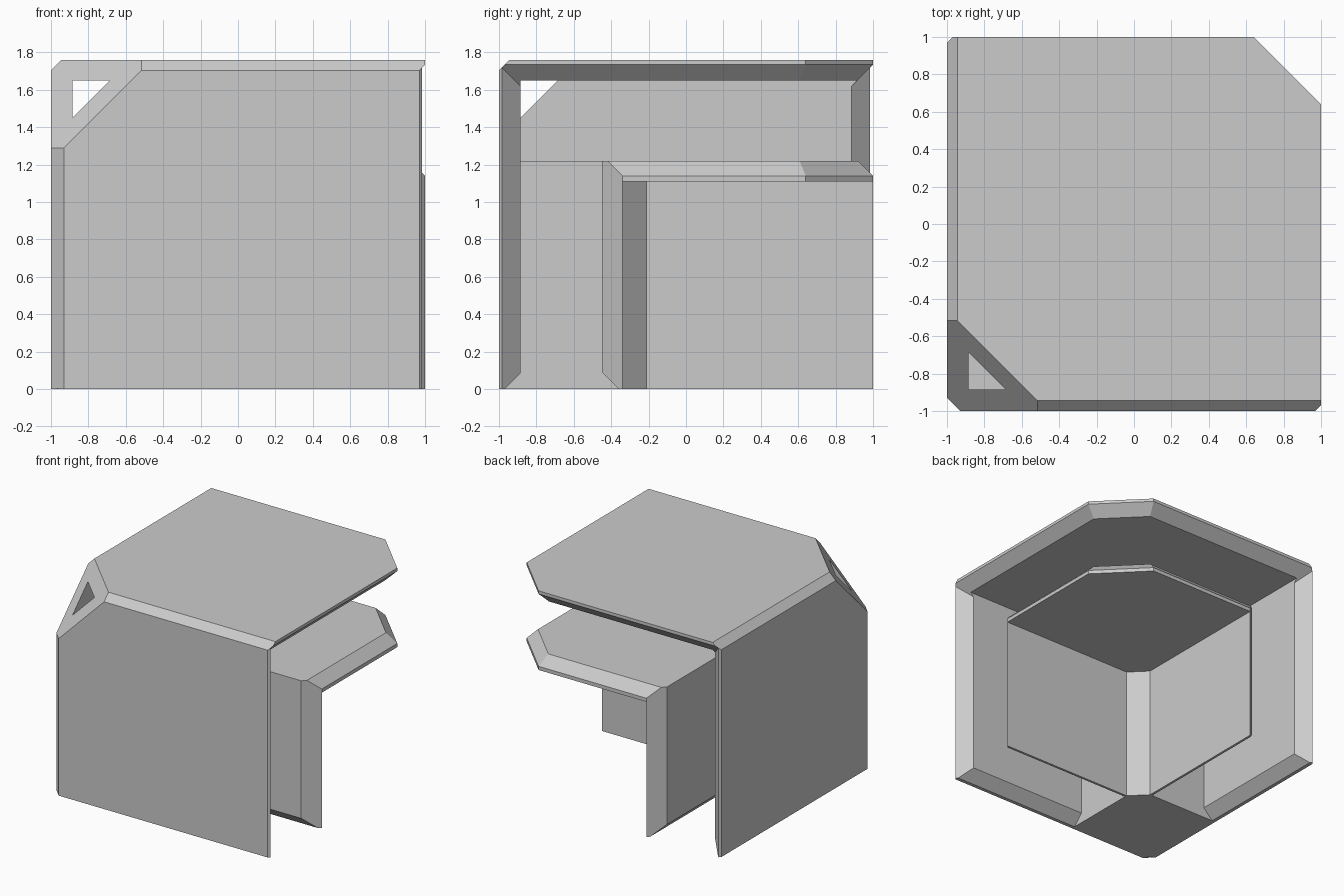
import bpy
import bmesh
from mathutils import Vector

if "Cube" in bpy.data.objects:
    bpy.data.objects.remove(bpy.data.objects["Cube"], do_unlink=True)

H = 1.76      # height of the bracket
FAR = 1.2     # overshoot for cutters

grey = bpy.data.materials.new("light_grey")
grey.use_nodes = True
colour = (0.6, 0.6, 0.6, 1)
grey.diffuse_color = colour
grey.node_tree.nodes["Principled BSDF"].inputs["Base Color"].default_value = colour


def solid(name, low, high, planes=()):
    """Box trimmed by planes (a, b, c, d): keeps a*x + b*y + c*z <= d."""
    bm = bmesh.new()
    bmesh.ops.create_cube(bm, size=1)
    for v in bm.verts:
        v.co = [low[i] if v.co[i] < 0 else high[i] for i in range(3)]
    for a, b, c, d in planes:
        n = Vector((a, b, c))
        cut = bmesh.ops.bisect_plane(
            bm, geom=bm.verts[:] + bm.edges[:] + bm.faces[:], dist=1e-5,
            plane_co=n * (d / n.length_squared), plane_no=n, clear_outer=True)
        rim = [g for g in cut["geom_cut"] if isinstance(g, bmesh.types.BMEdge)]
        if len(rim) > 2:
            bmesh.ops.contextual_create(bm, geom=rim)
    bmesh.ops.recalc_face_normals(bm, faces=bm.faces)
    mesh = bpy.data.meshes.new(name)
    bm.to_mesh(mesh)
    bm.free()
    mesh.materials.append(grey)
    obj = bpy.data.objects.new(name, mesh)
    bpy.context.collection.objects.link(obj)
    return obj


def combine(target, other, operation):
    """Apply one boolean and discard the helper."""
    mod = target.modifiers.new(operation.lower(), "BOOLEAN")
    mod.operation = operation
    mod.solver = "EXACT"
    mod.object = other
    graph = bpy.context.evaluated_depsgraph_get()
    graph.update()
    mesh = bpy.data.meshes.new_from_object(target.evaluated_get(graph))
    target.modifiers.clear()
    target.data = mesh
    bpy.data.objects.remove(other, do_unlink=True)


def mirrored(planes):
    """Each plane together with its x/y swapped twin."""
    return planes + [(b, a, c, d) for a, b, c, d in planes]


# Outer shell: chamfered block with a large cut at the closed corner
body = solid("corner_bracket", (-1, -1, 0), (1, 1, H), mirrored([
    (1, -1, 0, 1.97),              # clipped wall ends
    (0, -1, 1, H + 1 - 0.057),     # chamfers along the top
]) + [
    (1, 1, 0, 1.64),               # open corner
    (-1, -1, 0, 2 - 0.07),         # chamfer down the upright edge
    (-1, -1, 1, H + 2 - 0.54),     # closed corner
])

# Hollow of the outer shell, flared at every open edge
hollow = solid("hollow", (-0.885, -0.885, -FAR), (FAR, FAR, 1.65))
side_flare = [(-1, -1, 0, 0), (-1, 0, 1, 0.735)]
flare_x = solid("flare_x", (0.8, -FAR, -FAR), (FAR, FAR, 2), side_flare)
flare_y = solid("flare_y", (-FAR, 0.8, -FAR), (FAR, FAR, 2),
                [(b, a, c, d) for a, b, c, d in side_flare])
flare_base = solid("flare_base", (-FAR, -FAR, -0.1), (FAR, FAR, 0.2),
                   mirrored([(-1, 0, 1, 0.97)]))
k = 0.5 ** 0.5
flare_corner = solid("flare_corner", (0.3, 0.3, 0.5), (FAR, FAR, 2),
                     [(-k, -k, 1, 1.735 - 1.64 * k)])
for cutter in (hollow, flare_x, flare_y, flare_base, flare_corner):
    combine(body, cutter, "DIFFERENCE")

# Inner shell with bevelled outside edges
inner = solid("inner_shell", (-0.45, -0.45, 0), (1, 1, 1.22), mirrored([
    (1, 0, 1, 2.14),               # bevel round the top plate
    (1, -1, 0, 1.34),              # bevel at the wall ends
    (-1, 0, -1, 0.36),             # bevel along the base
]) + [
    (1, 1, 0, 1.64),
    (k, k, 1, 1.14 + 1.64 * k),
])

# Web joining both shells along the upright edge
web = solid("web", (-0.98, -0.98, 0), (-0.21, -0.21, 1.22), [(-1, -1, 0, 1.91)])
combine(inner, web, "UNION")
pocket = solid("pocket", (-0.34, -0.34, -FAR), (FAR, FAR, 1.11), [(-1, -1, 0, 0.55)])
combine(inner, pocket, "DIFFERENCE")
combine(body, inner, "UNION")

# Merge flat fragments
bm = bmesh.new()
bm.from_mesh(body.data)
bmesh.ops.remove_doubles(bm, verts=bm.verts, dist=1e-4)
bmesh.ops.dissolve_limit(bm, angle_limit=0.01, verts=bm.verts, edges=bm.edges)
bm.to_mesh(body.data)
bm.free()
